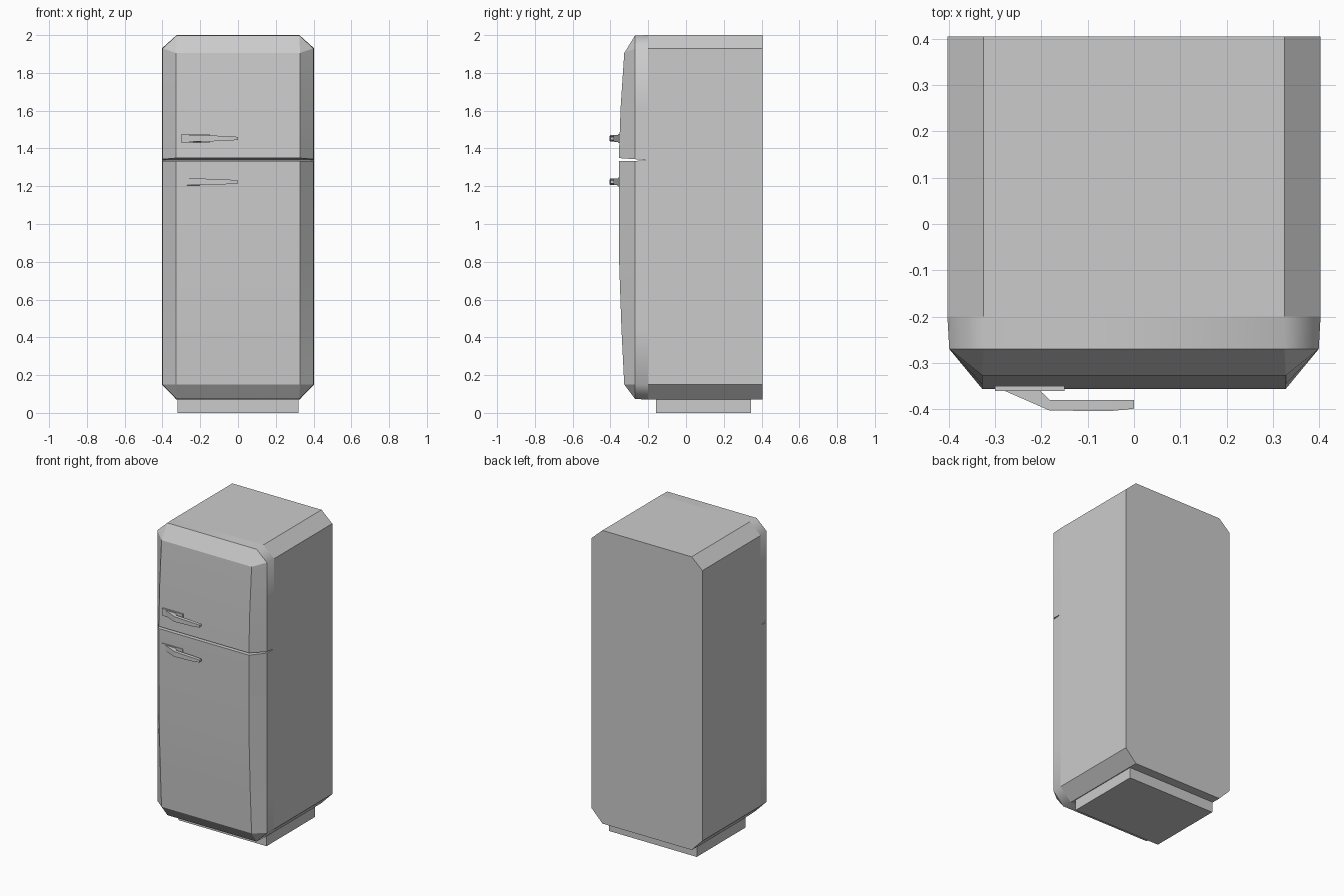
import bpy, bmesh
from math import radians

if "Cube" in bpy.data.objects:
    bpy.data.objects.remove(bpy.data.objects["Cube"])


def finish(name, bm):
    bmesh.ops.recalc_face_normals(bm, faces=bm.faces)
    mesh = bpy.data.meshes.new(name)
    bm.to_mesh(mesh)
    bm.free()
    obj = bpy.data.objects.new(name, mesh)
    bpy.context.collection.objects.link(obj)
    return obj


def bridge(bm, a, b):
    n = len(a)
    return [bm.faces.new((a[i], a[(i + 1) % n], b[(i + 1) % n], b[i])) for i in range(n)]


def loft(name, loops):
    bm = bmesh.new()
    rings = [[bm.verts.new(p) for p in loop] for loop in loops]
    for a, b in zip(rings, rings[1:]):
        bridge(bm, a, b)
    bm.faces.new(rings[0])
    bm.faces.new(rings[-1])
    return finish(name, bm)


def box(name, x0, x1, y0, y1, z0, z1):
    return loft(name, [[(x0, y0, z), (x1, y0, z), (x1, y1, z), (x0, y1, z)] for z in (z0, z1)])


# Cabinet: chamfered section running front to back, with a bowed door face
bow = [(0.15, -0.327), (0.45, -0.342), (0.80, -0.354), (1.342, -0.356),
       (1.62, -0.346), (1.905, -0.327)]
side_z = [z for z, _ in bow[:-1]] + [1.93]


def section(y, w, t, b, inner=0.325):
    right = [(w, y, z) for z in side_z]
    left = [(-w, y, z) for z in reversed(side_z)]
    return right + [(inner, y, t), (-inner, y, t)] + left + [(-inner, y, b), (inner, y, b)]


bm = bmesh.new()
rings = [[bm.verts.new(p) for p in section(*a)] for a in
         ((0.405, 0.403, 2.0, 0.07), (-0.20, 0.403, 2.0, 0.07), (-0.27, 0.399, 1.998, 0.074))]
bm.faces.new(rings[0])
bridge(bm, rings[0], rings[1])
bridge(bm, rings[1], rings[2])
rim, n = rings[2], len(bow)
fr = [bm.verts.new((0.328, y, z)) for z, y in bow]
fl = [bm.verts.new((-0.328, y, z)) for z, y in bow]
rr, rl = rim[:n], rim[n + 2:2 * n + 2][::-1]
for i in range(n - 1):
    bm.faces.new((fl[i], fr[i], fr[i + 1], fl[i + 1]))
    bm.faces.new((fr[i], rr[i], rr[i + 1], fr[i + 1]))
    bm.faces.new((rl[i], fl[i], fl[i + 1], rl[i + 1]))
tr, tl, bl, br = rim[n], rim[n + 1], rim[-2], rim[-1]
bm.faces.new((fl[-1], fr[-1], tr, tl))
bm.faces.new((fr[0], fl[0], bl, br))
for tri in ((fr[-1], rr[-1], tr), (fl[-1], tl, rl[-1]), (fr[0], br, rr[0]), (fl[0], rl[0], bl)):
    bm.faces.new(tri)
bmesh.ops.recalc_face_normals(bm, faces=bm.faces)
for f in bm.faces:
    f.smooth = True
mid, front = set(rings[1]), set(rim)
for e in bm.edges:
    a, b = e.verts
    rounded = (a in mid and b in front) or (b in mid and a in front)
    seam = a in mid and b in mid
    e.smooth = rounded or (not seam and e.calc_face_angle(0) < radians(20))
cabinet = finish("cabinet", bm)

# Wedge-shaped gap between the two doors
gap = [(-0.215, 1.335), (-0.50, 1.334), (-0.50, 1.354), (-0.355, 1.349), (-0.215, 1.339)]
cutter = loft("door_gap_cutter", [[(x, y, z) for y, z in gap] for x in (-0.6, 0.6)])
cutter.hide_render = True
mod = cabinet.modifiers.new("door_gap", "BOOLEAN")
mod.operation, mod.solver, mod.object = "DIFFERENCE", "EXACT", cutter
bpy.context.view_layer.objects.active = cabinet
cabinet.select_set(True)
bpy.ops.object.modifier_apply(modifier=mod.name)
bpy.data.objects.remove(cutter)

# Plinth
box("plinth", -0.32, 0.32, -0.16, 0.345, 0.0, 0.08)

# Door handles: mounting plate plus cranked tapering grip
# front x, front y, back x, back y, half height
stations = [(-0.285, -0.358, -0.205, -0.358, 0.018), (-0.182, -0.403, -0.182, -0.38, 0.017),
            (-0.05, -0.404, -0.05, -0.38, 0.012), (0.0, -0.399, 0.0, -0.38, 0.008)]
for label, z in (("upper", 1.453), ("lower", 1.223)):
    box(label + "_handle_plate", -0.30, -0.15, -0.361, -0.34, z - 0.024, z + 0.024)
    loft(label + "_handle_grip",
         [[(fx, fy, z - h), (fx, fy, z + h), (bx, by, z + h), (bx, by, z - h)]
          for fx, fy, bx, by, h in stations])
